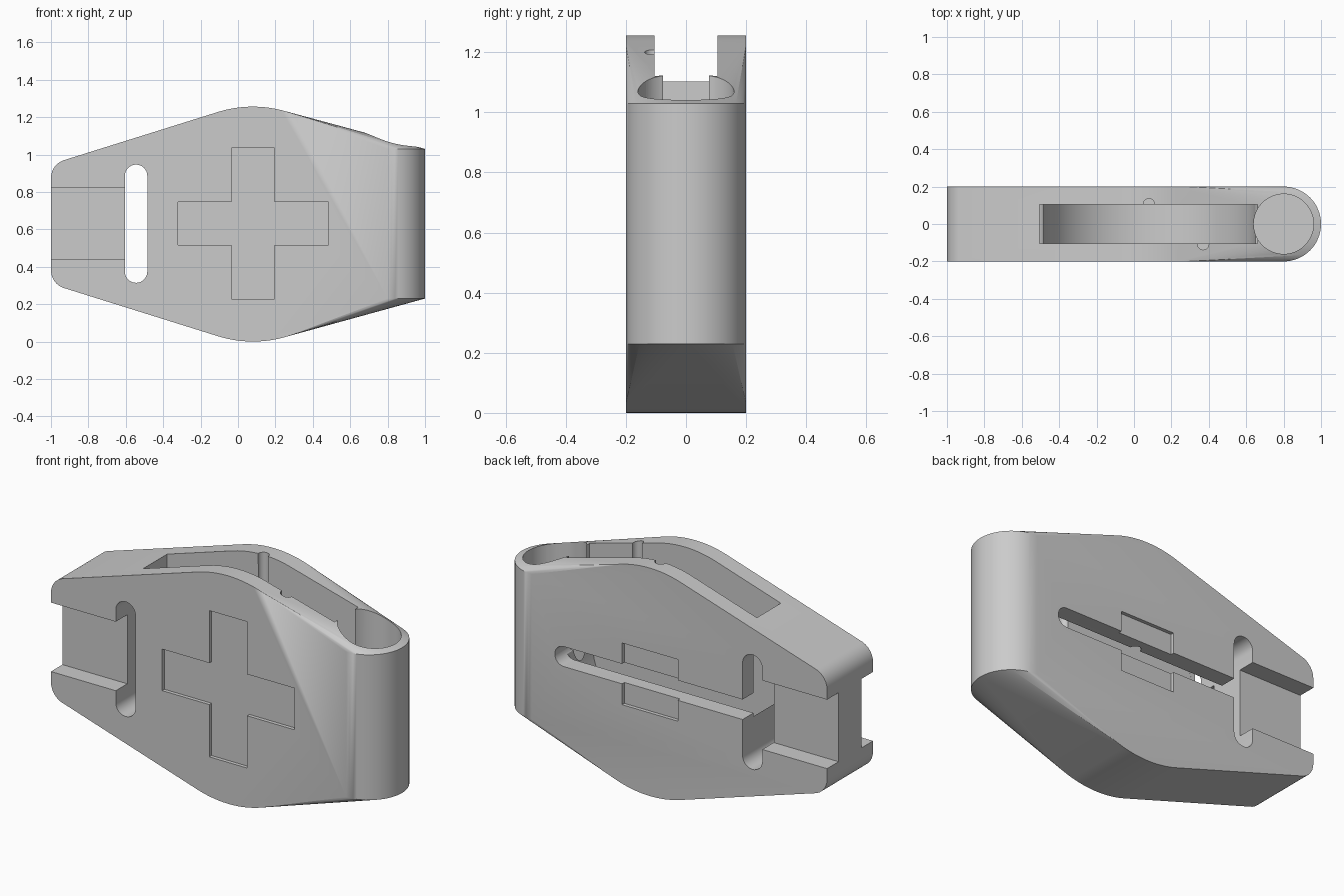
import bpy, bmesh, math
from mathutils import Matrix

if "Cube" in bpy.data.objects:
    bpy.data.objects.remove(bpy.data.objects["Cube"])

ZC = 0.628          # height of the centre line
XC = 0.08           # centre of the round spool chamber

grey = bpy.data.materials.new("plain grey")
grey.diffuse_color = (0.6, 0.6, 0.6, 1)
grey.use_nodes = True
grey.node_tree.nodes["Principled BSDF"].inputs["Base Color"].default_value = grey.diffuse_color


def make_object(name, bm):
    bmesh.ops.recalc_face_normals(bm, faces=bm.faces)
    mesh = bpy.data.meshes.new(name)
    bm.to_mesh(mesh)
    bm.free()
    obj = bpy.data.objects.new(name, mesh)
    bpy.context.collection.objects.link(obj)
    mesh.materials.append(grey)
    return obj


def box(name, x, y, z):
    bm = bmesh.new()
    size = [b - a for a, b in (x, y, z)]
    mid = [(a + b) / 2 for a, b in (x, y, z)]
    bmesh.ops.create_cube(bm, size=1, matrix=Matrix.Translation(mid) @ Matrix.Diagonal((*size, 1)))
    return make_object(name, bm)


def circle(cx, cy, r, n):
    return [(cx + r * math.cos(2 * math.pi * i / n), cy + r * math.sin(2 * math.pi * i / n)) for i in range(n)]


def hull(name, points):
    bm = bmesh.new()
    for p in points:
        bm.verts.new(p)
    res = bmesh.ops.convex_hull(bm, input=bm.verts)
    junk = {v for v in res["geom_interior"] + res["geom_unused"] if isinstance(v, bmesh.types.BMVert)}
    bmesh.ops.delete(bm, geom=list(junk), context='VERTS')
    bmesh.ops.dissolve_limit(bm, angle_limit=0.002, verts=bm.verts, edges=bm.edges)
    return make_object(name, bm)


def across(outline, y0, y1):
    """Spread an x-z outline between two depths."""
    return [(x, y, z) for x, z in outline for y in (y0, y1)]


def upright(outline, z0, z1):
    """Spread an x-y outline between two heights."""
    return [(x, y, z) for x, y in outline for z in (z0, z1)]


# Body: big disc, rounded left corners and an upright round end wrapped together
side = circle(XC, ZC, ZC, 128)
for s in (-1, 1):
    side += circle(-0.9, ZC + s * 0.247, 0.1, 32)
body = hull("case_body", across(side, -0.2, 0.2) + upright(circle(0.8, 0, 0.2, 64), 0.23, 1.03))

cutters = [
    # Spool chamber, open at the top
    hull("spool_chamber", across(circle(XC, ZC, 0.57, 128), -0.105, 0.105)),
    box("chamber_mouth", (-0.505, 0.66), (-0.1045, 0.1045), (ZC, 1.5)),
    # Round well in the end
    hull("round_well", upright(circle(0.8, 0, 0.16, 64), 0.29, 1.5)),
    # Small grooves in the chamber walls
    hull("back_groove", upright(circle(XC, 0.106, 0.03, 24), ZC, 1.5)),
    hull("front_groove", upright(circle(0.37, -0.108, 0.03, 24), ZC, 1.5)),
    # Strap slot through the left side
    hull("strap_slot", across(circle(-0.545, 0.886, 0.06, 32) + circle(-0.545, 0.374, 0.06, 32), -0.3, 0.3)),
    # Strap recesses on both faces
    box("front_recess", (-1.1, -0.6), (-0.3, -0.1), (0.44, 0.82)),
    box("back_recess", (-1.1, -0.6), (0.1, 0.3), (0.44, 0.82)),
    # Shallow cross on the front
    box("cross_bar", (-0.322, 0.485), (-0.3, -0.18), (0.516, 0.745)),
    box("cross_post", (-0.035, 0.196), (-0.3, -0.18), (0.228, 1.034)),
    # Sliding slot and shallow square on the back
    hull("slide_slot", across(circle(0.605, ZC, 0.055, 32) + [(-0.55, ZC - 0.055), (-0.55, ZC + 0.055)], 0.05, 0.3)),
    box("back_square", (XC - 0.17, XC + 0.17), (0.18, 0.3), (ZC - 0.17, ZC + 0.17)),
]

bpy.context.view_layer.objects.active = body
body.select_set(True)
for cutter in cutters:
    mod = body.modifiers.new(cutter.name, 'BOOLEAN')
    mod.operation = 'DIFFERENCE'
    mod.solver = 'EXACT'
    mod.object = cutter
    bpy.ops.object.modifier_apply(modifier=mod.name)
for cutter in cutters:
    bpy.data.objects.remove(cutter)

bpy.ops.object.shade_smooth_by_angle(angle=math.radians(25))
